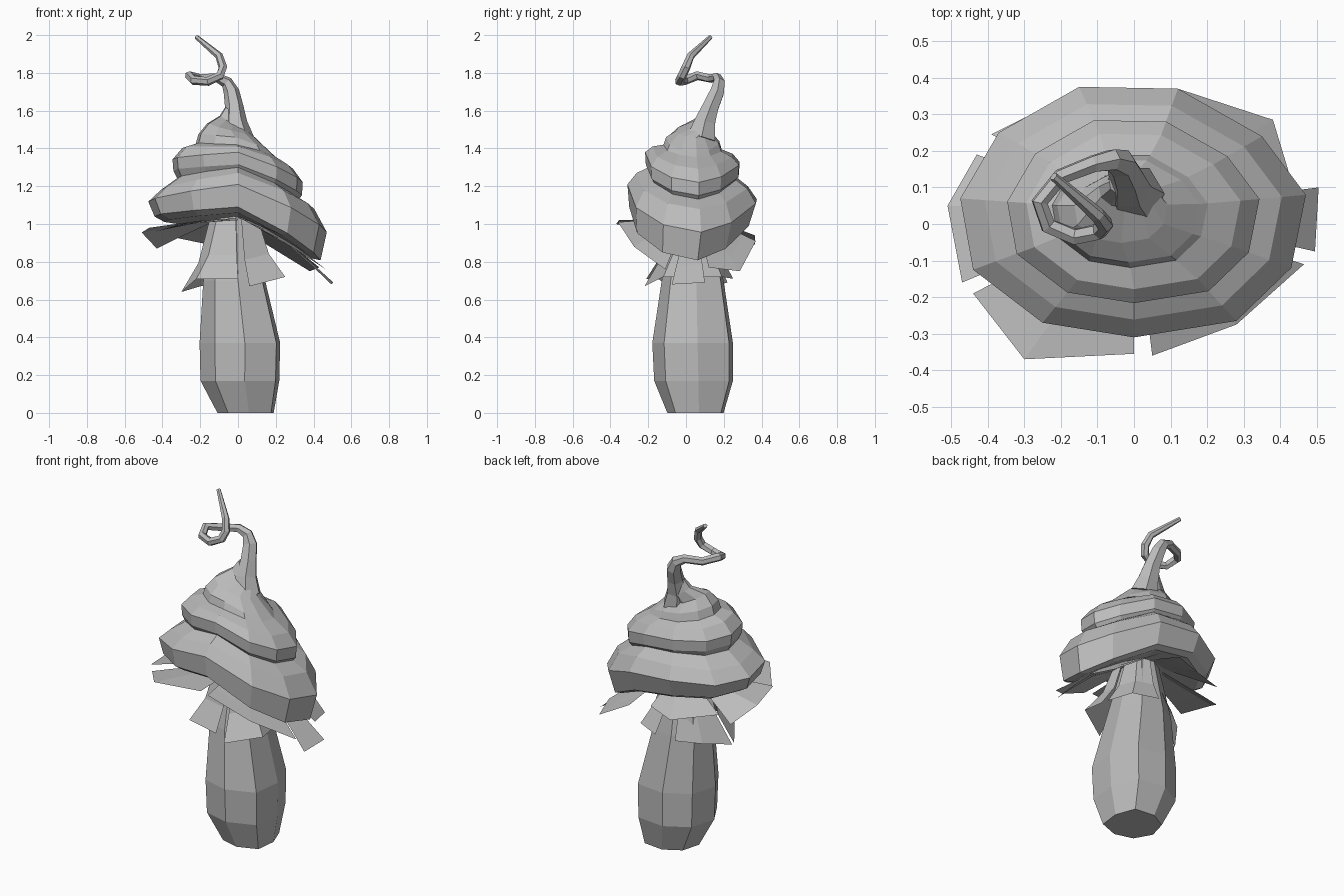
import bpy, bmesh, math
from mathutils import Vector

cube = bpy.data.objects.get("Cube")
if cube:
    bpy.data.objects.remove(cube, do_unlink=True)

grey = bpy.data.materials.new("plain_grey")
grey.use_nodes = True
COLOUR = (0.5, 0.5, 0.5, 1)
grey.diffuse_color = COLOUR
grey.node_tree.nodes["Principled BSDF"].inputs["Base Color"].default_value = COLOUR


def loft(name, rings, closed=True, caps=False):
    """Flat-shaded skin over a stack of rings with equal point counts."""
    bm = bmesh.new()
    rows = [[bm.verts.new(p) for p in ring] for ring in rings]
    n = len(rows[0])
    for low, high in zip(rows, rows[1:]):
        for i in range(n if closed else n - 1):
            j = (i + 1) % n
            bm.faces.new((low[i], low[j], high[j], high[i]))
    if caps:
        bm.faces.new(rows[0][::-1])
        bm.faces.new(rows[-1])
        bmesh.ops.recalc_face_normals(bm, faces=bm.faces)
    mesh = bpy.data.meshes.new(name)
    bm.to_mesh(mesh)
    bm.free()
    mesh.materials.append(grey)
    obj = bpy.data.objects.new(name, mesh)
    bpy.context.collection.objects.link(obj)


# Stem: eight-sided barrel with two bulging corners (centre x, centre y, z, radius)
def stem_ring(cx, cy, z, r):
    ring = []
    for i in range(8):
        a = math.radians(7 + 45 * i)
        bulge = r * (1.14 if i in (1, 7) else 1)
        ring.append((cx + bulge * math.cos(a), cy + bulge * math.sin(a), z))
    return ring


stem = [(.04, .05, 0, .15), (.01, .04, .17, .21), (.01, .035, .37, .215),
        (-.02, .035, .7, .165), (-.02, .04, 1.04, .09)]
loft("stem", [stem_ring(*s) for s in stem], caps=True)

# Cap: one lopsided outline, stacked in drooping tiers
outline = [(.47, .08), (.35, .24), (.12, .37), (-.15, .375), (-.37, .25), (-.475, .07),
           (-.44, -.125), (-.25, -.27), (0, -.31), (.28, -.265), (.43, -.12)]
CENTRE = Vector((0, .037))


def cap_ring(scale, z, left, right, shift_x=0, shift_y=0):
    """Ring at height z in the middle, at left and right at its ends."""
    ring = []
    for x, y in outline:
        u = x / .47
        end = left if u < 0 else right
        p = CENTRE + (Vector((x, y)) - CENTRE) * scale
        back = -.06 * scale * max(0, y) / .37
        ring.append((p.x + shift_x, p.y + shift_y,
                     z + (end - z) * min(1, abs(u)) ** 1.3 + back))
    return ring


# (scale, middle z, left z, right z, x shift, y shift), from the underside upwards
tiers = [(.25, 1.04, 1.02, .98), (.82, 1.06, 1.02, .83, 0, -.01),
         (.93, 1.09, 1.05, .82, 0, -.015),
         (1, 1.21, 1.13, .97), (.86, 1.27, 1.19, 1.09), (.68, 1.3, 1.25, 1.14),
         (.72, 1.315, 1.29, 1.16), (.73, 1.38, 1.35, 1.23), (.62, 1.41, 1.41, 1.3),
         (.45, 1.42, 1.43, 1.36, -.01), (.41, 1.46, 1.48, 1.38, -.015),
         (.27, 1.495, 1.535, 1.46, -.035, .005), (.15, 1.53, 1.575, 1.5, -.025, .06),
         (.1, 1.59, 1.62, 1.57, -.02, .075)]
loft("cap", [cap_ring(*t) for t in tiers], caps=True)


# Torn cloth: each outer edge is drawn in and raised towards a height near the stem
def cloth(name, edge, centre, steps, top):
    rings = []
    for scale, rise in steps:
        rings.append([(centre[0] + (x - centre[0]) * scale,
                       centre[1] + (y - centre[1]) * scale,
                       z + (top - z) * rise) for x, y, z in edge])
    loft(name, rings, closed=False)


cap_frills = {
    "frill_right": [(-.43, .19, .87), (-.51, .05, .955), (-.47, -.16, .98)],
    "frill_front_right": [(-.44, -.19, .96), (-.3, -.37, 1), (0, -.355, 1.02)],
    "frill_front_left": [(.05, -.36, 1.01), (.28, -.275, .88), (.465, -.11, .76)],
    "frill_left": [(.495, -.075, .68), (.505, .1, .69)],
    "frill_back_left": [(.43, .12, .77), (.38, .285, .75), (.12, .37, .91)],
    "frill_back_right": [(-.02, .365, .94), (-.15, .365, .89), (-.39, .245, .94)],
}
for name, edge in cap_frills.items():
    cloth(name, edge, CENTRE, [(1, 0), (.8, .27), (.55, .58), (.3, .9)], 1.03)

# Skirt: ragged panels hanging from the top of the stem
skirt = {
    "skirt_front_right": [(-.3, -.03, .64), (-.22, -.15, .71), (0, -.21, .71)],
    "skirt_front_left": [(.06, -.22, .67), (.25, -.12, .72), (.23, 0, .72)],
    "skirt_back_left": [(.22, .04, .72), (.17, .19, .72), (.03, .25, .71)],
    "skirt_back_right": [(-.08, .22, .69), (-.2, .13, .67), (-.3, -.01, .64)],
}
for name, edge in skirt.items():
    cloth(name, edge, (-.02, .04), [(1, 0), (.68, .38), (.45, 1)], 1.04)

# Curling tip: tapered tube swept along a path (x, y, z, radius)
path = [(0, .08, 1.45, .085), (-.015, .1, 1.54, .063), (-.02, .13, 1.62, .049),
        (-.035, .165, 1.7, .042), (-.06, .175, 1.75, .032), (-.11, .165, 1.775, .025),
        (-.2, .13, 1.77, .023), (-.258, .06, 1.785, .024), (-.235, -.005, 1.76, .024),
        (-.16, -.035, 1.755, .024), (-.095, -.02, 1.785, .024), (-.08, 0, 1.83, .024),
        (-.1, .025, 1.89, .021), (-.22, .13, 1.99, .012)]
points = [Vector(p[:3]) for p in path]
rings = []
side = Vector((1, 0, 0))
for i, p in enumerate(points):
    ahead = points[min(i + 1, len(points) - 1)] - p
    behind = p - points[max(i - 1, 0)]
    along = (ahead.normalized() + behind.normalized()).normalized()
    side = (side - along * side.dot(along)).normalized()
    other = along.cross(side)
    r = path[i][3]
    rings.append([p + side * r * math.cos(a) + other * r * math.sin(a)
                  for a in (math.tau * k / 6 for k in range(6))])
loft("curling_tip", rings, caps=True)
